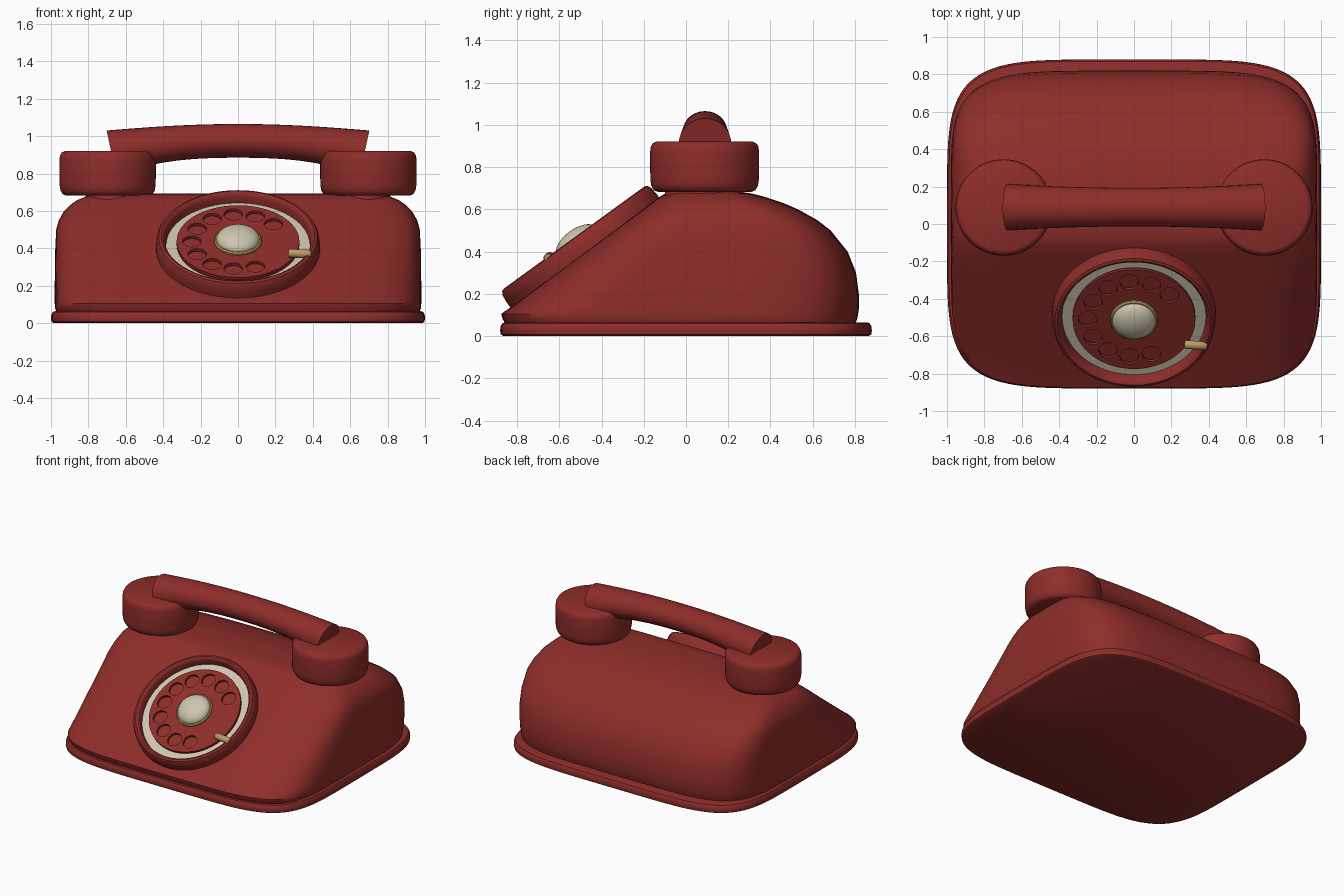
import bpy, bmesh
from math import sin, cos, tau, radians, copysign
from mathutils import Matrix, Vector

if "Cube" in bpy.data.objects:
    bpy.data.objects.remove(bpy.data.objects["Cube"])


def material(name, rgb):
    m = bpy.data.materials.new(name)
    m.diffuse_color = (*rgb, 1)
    m.use_nodes = True
    m.node_tree.nodes["Principled BSDF"].inputs["Base Color"].default_value = m.diffuse_color
    return m


RED = material("red_plastic", (0.27, 0.026, 0.023))
IVORY = material("ivory", (0.62, 0.56, 0.43))
BRASS = material("brass", (0.5, 0.33, 0.13))


def finish(ob, mat, angle=40):
    ob.data.materials.append(mat)
    bpy.ops.object.select_all(action='DESELECT')
    ob.select_set(True)
    bpy.context.view_layer.objects.active = ob
    bpy.ops.object.shade_smooth_by_angle(angle=radians(angle))
    return ob


def loft(name, rings, mat, matrix=Matrix(), angle=40, caps=True):
    """Skin a list of equal-length point rings, closing both ends if wanted."""
    bm = bmesh.new()
    loops = [[bm.verts.new(p) for p in ring] for ring in rings]
    n = len(loops[0])
    for a, b in zip(loops, loops[1:]):
        for i in range(n):
            j = (i + 1) % n
            bm.faces.new((a[i], a[j], b[j], b[i]))
    if caps:
        bm.faces.new(loops[0][::-1])
        bm.faces.new(loops[-1])
    bmesh.ops.recalc_face_normals(bm, faces=bm.faces)
    me = bpy.data.meshes.new(name)
    bm.to_mesh(me)
    bm.free()
    ob = bpy.data.objects.new(name, me)
    bpy.context.collection.objects.link(ob)
    ob.matrix_world = matrix
    return finish(ob, mat, angle)


def circle(r, z=0, n=64, sx=1, sy=1, cx=0, cy=0):
    return [(cx + sx * r * cos(tau * i / n), cy + sy * r * sin(tau * i / n), z)
            for i in range(n)]


def lathe(name, profile, mat, matrix=Matrix(), n=64, sx=1, sy=1, angle=40, caps=True):
    return loft(name, [circle(r, z, n, sx, sy) for r, z in profile], mat, matrix, angle, caps)


def squircle(w, y0, y1, z, n=96, e=2 / 5):
    def p(v):
        return copysign(abs(v) ** e, v) if abs(v) > 1e-6 else 0
    c, h = (y0 + y1) / 2, (y1 - y0) / 2
    return [(w * p(cos(tau * i / n)), c + h * p(sin(tau * i / n)), z) for i in range(n)]


# base plate with softened rim
loft("base_plate", [squircle(w, -w + 0.12, w - 0.12, z) for w, z in
                    [(0.985, 0), (0.997, 0.008), (1, 0.025), (0.998, 0.045),
                     (0.99, 0.06), (0.975, 0.065)]], RED)

# body: half width, front y, back y, height
layers = [(0.965, -0.85, 0.80, 0.05), (0.978, -0.868, 0.81, 0.08), (0.98, -0.875, 0.815, 0.105),
          (0.98, -0.825, 0.82, 0.14), (0.98, -0.745, 0.818, 0.20), (0.979, -0.61, 0.805, 0.30),
          (0.977, -0.475, 0.765, 0.40), (0.972, -0.34, 0.685, 0.50), (0.958, -0.272, 0.62, 0.55),
          (0.93, -0.205, 0.53, 0.60), (0.90, -0.165, 0.46, 0.63), (0.862, -0.128, 0.38, 0.657),
          (0.82, -0.098, 0.31, 0.675), (0.76, -0.06, 0.23, 0.687), (0.68, -0.01, 0.15, 0.693)]
loft("body", [squircle(*l) for l in layers], RED, angle=50)

# dial, built flat and tilted onto the sloping front
tilt = Matrix.Translation((0, -0.484, 0.402)) @ Matrix.Rotation(radians(36), 4, 'X')

lathe("dial_rim", [(0.438, -0.03), (0.438, 0.02), (0.434, 0.055), (0.424, 0.074), (0.41, 0.079),
                   (0.398, 0.073), (0.39, 0.055), (0.384, 0.015), (0.38, -0.03)], RED, tilt,
      n=80, caps=False)
lathe("dial_floor", [(0.335, -0.02), (0.335, 0.012)], RED, tilt)
lathe("number_ring", [(0.325, 0), (0.325, 0.018), (0.39, 0.018), (0.39, 0)], IVORY, tilt,
      n=80, caps=False)

# finger wheel: filled 2D curve with ten holes, turned into a mesh
curve = bpy.data.curves.new("finger_wheel", 'CURVE')
curve.dimensions = '2D'
curve.fill_mode = 'BOTH'
curve.extrude = 0.009
outlines = [circle(0.328, n=80)]
for k in range(10):
    a = radians(40 + 28 * k)
    outlines.append(circle(0.05, n=28, cx=0.247 * cos(a), cy=0.247 * sin(a)))
for pts in outlines:
    s = curve.splines.new('POLY')
    s.points.add(len(pts) - 1)
    s.use_cyclic_u = True
    for sp, p in zip(s.points, pts):
        sp.co = (*p, 1)
wheel = bpy.data.objects.new("finger_wheel", curve)
bpy.context.collection.objects.link(wheel)
wheel.matrix_world = tilt @ Matrix.Translation((0, 0, 0.035))
bpy.context.view_layer.objects.active = wheel
wheel.select_set(True)
bpy.ops.object.convert(target='MESH')
finish(bpy.context.object, RED)

# centre cap and its brass collar
lathe("cap_collar", [(0.127, 0.035), (0.127, 0.053), (0.121, 0.06), (0.11, 0.06)], BRASS, tilt)
dome = [(0.115 * cos(radians(t)), 0.055 + 0.06 * sin(radians(t))) for t in range(0, 88, 8)]
lathe("centre_cap", dome + [(0.004, 0.115)], IVORY, tilt)

# finger stop: short rod reaching from the rim over the wheel
stop = tilt @ Matrix.Translation((0.27, -0.145, 0.072)) @ Matrix.Rotation(radians(-5), 4, 'Z') \
    @ Matrix.Rotation(radians(90), 4, 'Y')
lathe("finger_stop", [(0.018, 0), (0.023, 0.006), (0.023, 0.115), (0.018, 0.121)], BRASS, stop, n=20)

# handset cups and the cradle pads beneath them
for side, label in ((-1, "left"), (1, "right")):
    lathe(f"{label}_cradle_pad", [(1, 0.6), (1, 0.68), (0.95, 0.7)], RED,
          Matrix.Translation((side * 0.68, 0.07, 0)), n=40, sx=0.135, sy=0.17)
    lathe(f"{label}_handset_cup",
          [(0.222, 0.683), (0.24, 0.69), (0.252, 0.71), (0.257, 0.74), (0.258, 0.87),
           (0.255, 0.895), (0.246, 0.912), (0.23, 0.92)], RED,
          Matrix.Translation((side * 0.697, 0.088, 0)))

# handle: arched oval tube, thicker at the ends, cut square to its path
rings = []
for i in range(33):
    t = -1 + i / 16
    x, z = 0.677 * t, 0.975 - 0.063 * abs(t) ** 2.3
    slope = -0.063 * 2.3 * abs(t) ** 1.3 * copysign(1, t) / 0.677
    up = Vector((-slope, 0, 1)).normalized()
    ry, rz = 0.103 + 0.021 * t * t, 0.09 + 0.031 * abs(t) ** 3
    rings.append([Vector((x, 0.09 + ry * cos(tau * k / 32), z)) + up * rz * sin(tau * k / 32)
                  for k in range(32)])
loft("handset_handle", rings, RED)
